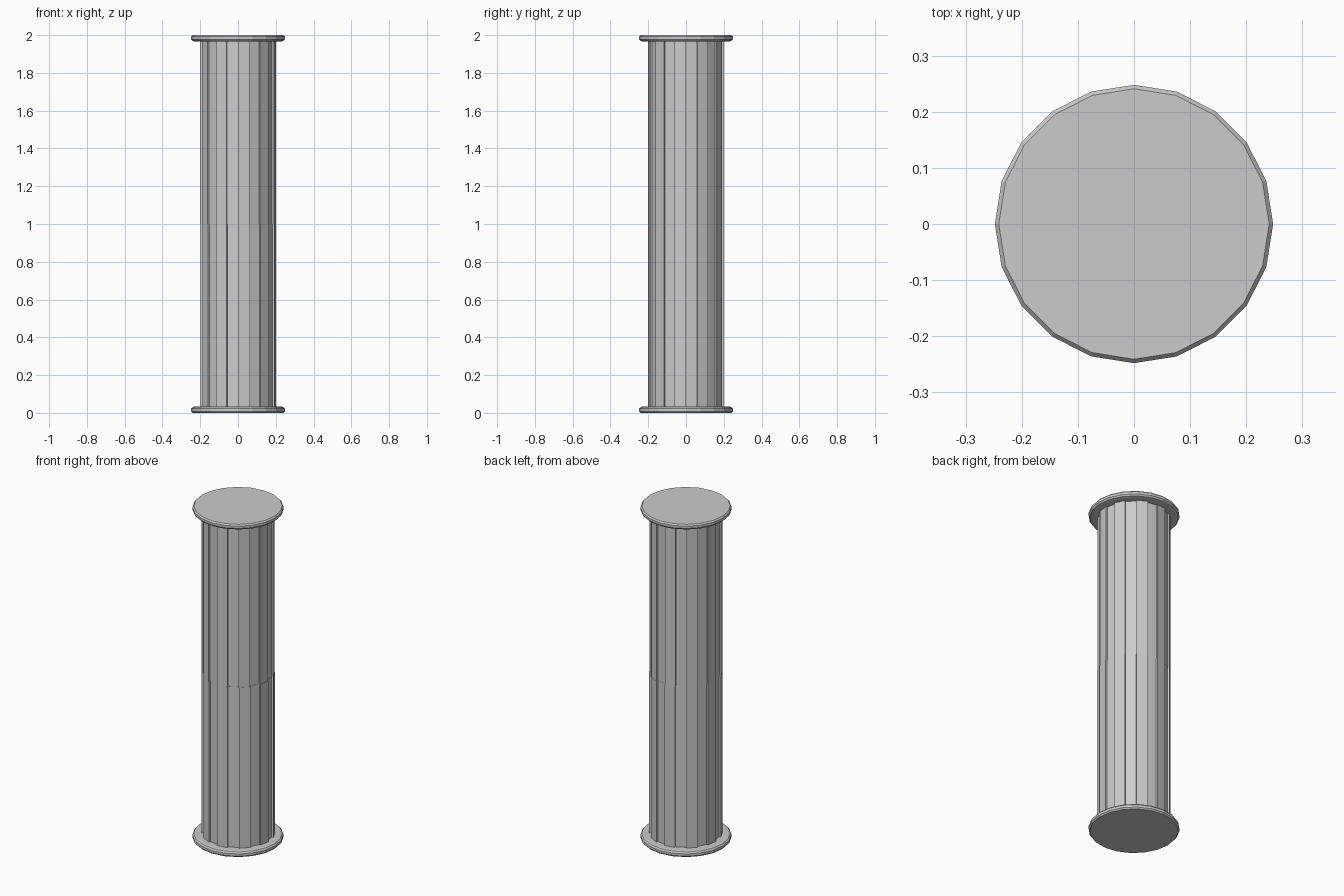
import bpy, bmesh, math

if "Cube" in bpy.data.objects:
    bpy.data.objects.remove(bpy.data.objects["Cube"])

SIDES = 20


def ring(bm, r, z):
    return [bm.verts.new((r * math.cos(math.tau * i / SIDES),
                          r * math.sin(math.tau * i / SIDES), z)) for i in range(SIDES)]


def loft(name, bm, rings):
    # Join stacked rings and cap both ends
    n = len(rings[0])
    for a, b in zip(rings, rings[1:]):
        for i in range(n):
            j = (i + 1) % n
            bm.faces.new((a[i], a[j], b[j], b[i]))
    bm.faces.new(rings[0])
    bm.faces.new(rings[-1])
    bmesh.ops.recalc_face_normals(bm, faces=bm.faces)
    mesh = bpy.data.meshes.new(name)
    bm.to_mesh(mesh)
    bm.free()
    obj = bpy.data.objects.new(name, mesh)
    bpy.context.collection.objects.link(obj)
    return obj


def plate(name, z_outer, sign):
    # Bevelled end disc: (radius, distance from the outer end)
    bm = bmesh.new()
    profile = [(0.241, 0), (0.248, 0.008), (0.248, 0.022), (0.241, 0.031), (0.23, 0.034)]
    return loft(name, bm, [ring(bm, r, z_outer + sign * d) for r, d in profile])


def shaft(name, z0, z1, x_shift):
    # Alternate flat panels raised and recessed, with radial steps between
    outline = []
    for k in range(SIDES):
        r = 0.2 if k % 2 == 0 else 0.19
        for e in (k, k + 1):
            a = -math.pi / 2 + math.tau * e / SIDES
            outline.append((r * math.cos(a) + x_shift, r * math.sin(a)))
    bm = bmesh.new()
    return loft(name, bm, [[bm.verts.new((x, y, z)) for x, y in outline] for z in (z0, z1)])


# End plates
plate("base_plate", 0.0, 1)
plate("top_plate", 2.0, -1)

# Fluted shaft in two stacked halves
shaft("lower_shaft", 0.02, 1.0, 0.002)
shaft("upper_shaft", 1.0, 1.98, 0.0)
